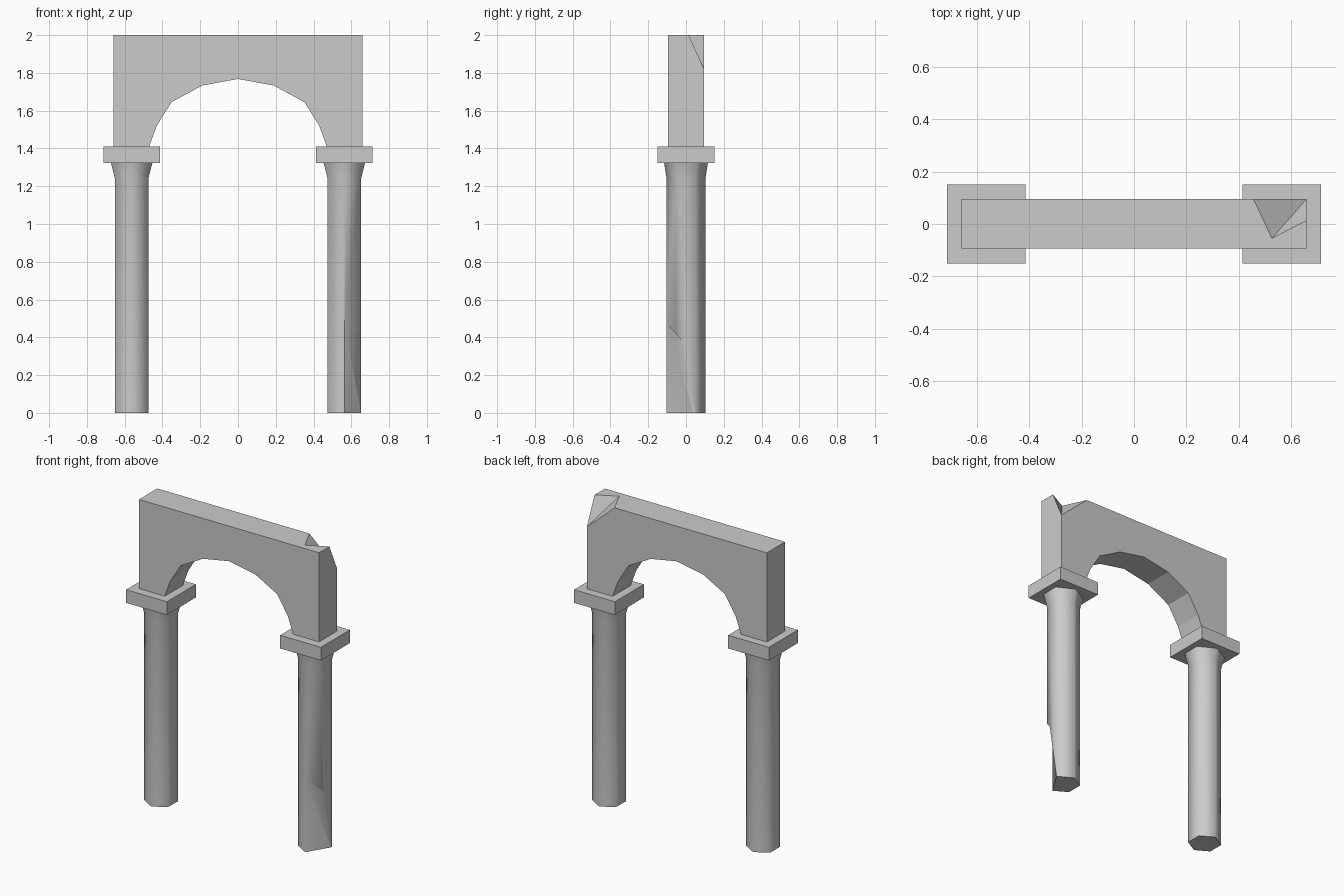
import bpy, bmesh, math
from mathutils import Vector

old = bpy.data.objects.get("Cube")
if old:
    bpy.data.objects.remove(old, do_unlink=True)

# Stone material
stone = bpy.data.materials.new("grey_stone")
stone.use_nodes = True
GREY = (0.6, 0.6, 0.6, 1)
stone.diffuse_color = GREY
stone.node_tree.nodes["Principled BSDF"].inputs["Base Color"].default_value = GREY


def finish(bm, name):
    bmesh.ops.recalc_face_normals(bm, faces=bm.faces[:])
    mesh = bpy.data.meshes.new(name)
    bm.to_mesh(mesh)
    bm.free()
    mesh.materials.append(stone)
    obj = bpy.data.objects.new(name, mesh)
    bpy.context.collection.objects.link(obj)
    return obj


def box(name, centre, size):
    bm = bmesh.new()
    bmesh.ops.create_cube(bm, size=1)
    for v in bm.verts:
        v.co = Vector(centre) + Vector(a * b for a, b in zip(v.co, size))
    return finish(bm, name)


def hull(name, points):
    bm = bmesh.new()
    for p in points:
        bm.verts.new(p)
    bmesh.ops.convex_hull(bm, input=bm.verts[:])
    return finish(bm, name)


def chip(obj, cutter):
    """Break a piece off obj and hide the cutter."""
    mod = obj.modifiers.new("chip", "BOOLEAN")
    mod.operation = "DIFFERENCE"
    mod.solver = "EXACT"
    mod.object = cutter
    bpy.context.view_layer.objects.active = obj
    bpy.ops.object.modifier_apply(modifier=mod.name)
    cutter.hide_render = True
    cutter.hide_set(True)


def smooth(obj, degrees):
    bpy.ops.object.select_all(action="DESELECT")
    obj.select_set(True)
    bpy.context.view_layer.objects.active = obj
    bpy.ops.object.shade_smooth_by_angle(angle=math.radians(degrees))


def column(name, x):
    """Six-sided shaft with a flared neck: (height, x radius, y radius)."""
    bm = bmesh.new()
    rings = []
    for z, rx, ry in ((0, .102, .103), (1.24, .102, .103), (1.325, .127, .116)):
        rings.append([bm.verts.new((x + rx * math.sin(k * math.pi / 3),
                                    ry * math.cos(k * math.pi / 3), z))
                      for k in range(6)])
    for lo, up in zip(rings, rings[1:]):
        for k in range(6):
            j = (k + 1) % 6
            bm.faces.new((lo[k], lo[j], up[j], up[k]))
    bm.faces.new(rings[0])
    bm.faces.new(rings[-1])
    return finish(bm, name)


# Columns and capitals
columns = {}
for side, s in (("left", 1), ("right", -1)):
    columns[side] = column(side + "_column", s * .563)
    box(side + "_capital", (s * .563, 0, 1.3675), (.298, .302, .087))

# Arched beam: half the arch mirrored, then the outer corners
half = [(.47, 1.41), (.43, 1.52), (.352, 1.645), (.19, 1.733)]
outline = ([(-x, z) for x, z in half] + [(0, 1.768)] + half[::-1]
           + [(.658, 1.41), (.658, 2), (-.658, 2), (-.658, 1.41)])
bm = bmesh.new()
face = bm.faces.new([bm.verts.new((x, -.094, z)) for x, z in outline])
ext = bmesh.ops.extrude_face_region(bm, geom=[face])
for v in ext["geom"]:
    if isinstance(v, bmesh.types.BMVert):
        v.co.y = .096
beam = finish(bm, "arch_beam")

# Broken top corner of the beam
a, b, c, d = (Vector(p) for p in ((.455, .096, 2), (.526, -.055, 2),
                                  (.658, .014, 2), (.658, .096, 1.82)))
top = b + (b - d) * .3
chip(beam, hull("corner_cutter", [top, top + (a - b) * 3, top + (c - b) * 3,
                                  b + (d - b) * 1.3]))

# Broken foot of the left column
chip(columns["left"], hull("foot_cutter", [
    (.562, -.106, -.05), (.66, .055, -.05), (.76, .05, -.05), (.7, -.2, -.05),
    (.562, -.106, .48), (.655, -.02, .38), (.76, -.02, .38), (.7, -.2, .46)]))

for obj in columns.values():
    smooth(obj, 65)
